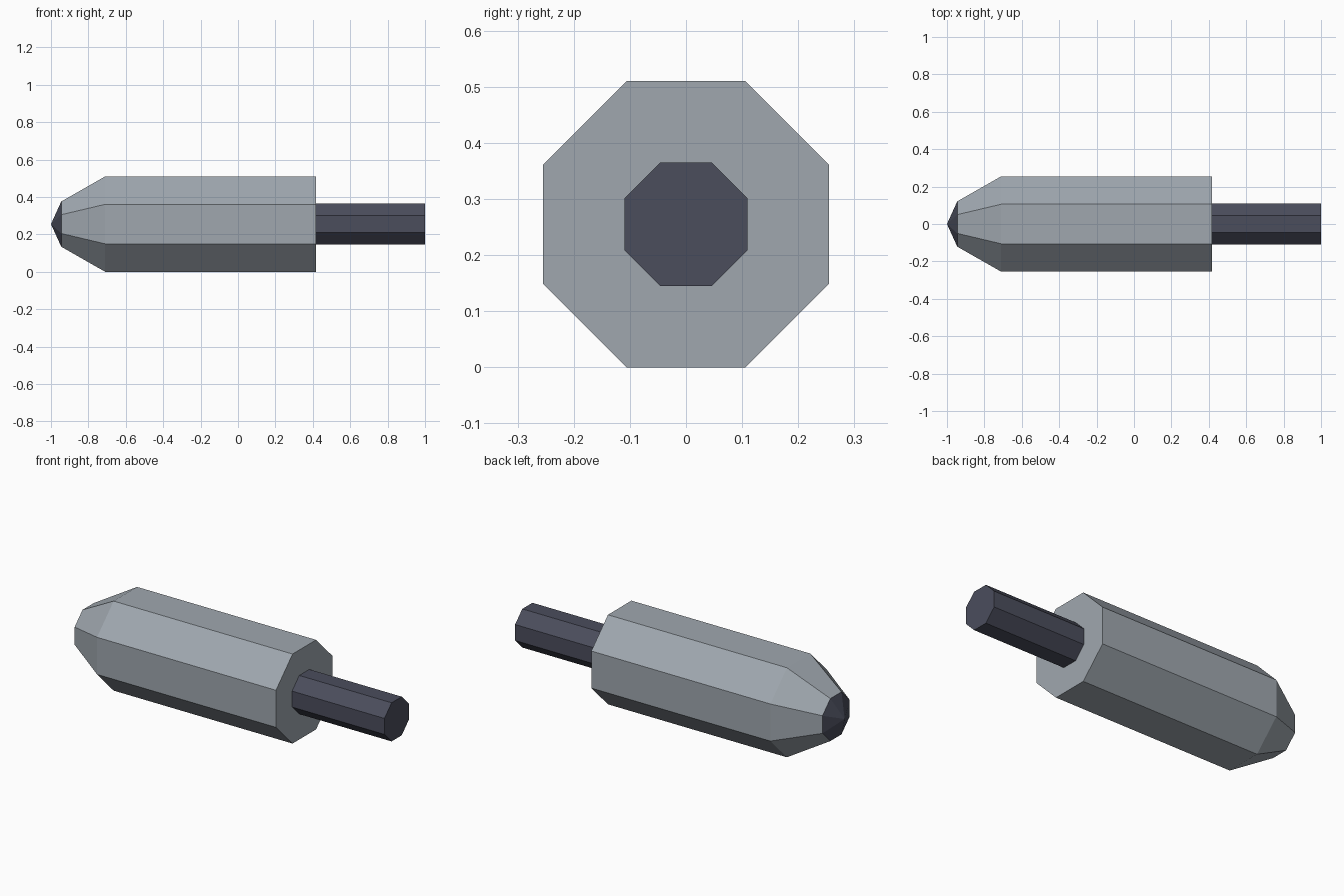
import bpy
import bmesh
from math import cos, sin, pi

SIDES = 8
AXIS_Z = 0.255

if "Cube" in bpy.data.objects:
    bpy.data.objects.remove(bpy.data.objects["Cube"], do_unlink=True)


def make_material(name, color):
    mat = bpy.data.materials.new(name)
    mat.use_nodes = True
    mat.diffuse_color = (*color, 1)
    mat.node_tree.nodes["Principled BSDF"].inputs["Base Color"].default_value = (*color, 1)
    return mat


def make_lathe(name, profile, materials):
    """Octagonal solid along x from (x, flat-to-axis distance) pairs."""
    bm = bmesh.new()
    rings = []
    for x, apothem in profile:
        if apothem == 0:
            rings.append([bm.verts.new((x, 0, 0))] * SIDES)
            continue
        r = apothem / cos(pi / SIDES)
        angles = [(i + 0.5) * 2 * pi / SIDES for i in range(SIDES)]
        rings.append([bm.verts.new((x, r * cos(a), r * sin(a))) for a in angles])
    for a, b in zip(rings, rings[1:]):
        for i in range(SIDES):
            j = (i + 1) % SIDES
            corners = dict.fromkeys((a[i], a[j], b[j], b[i]))
            face = bm.faces.new(list(corners))
            # Triangles only occur on the pointed tip
            face.material_index = 1 if len(corners) == 3 else 0
    for ring in (rings[0], rings[-1]):
        if ring[0] != ring[1]:
            bm.faces.new(ring)
    bmesh.ops.recalc_face_normals(bm, faces=bm.faces)
    mesh = bpy.data.meshes.new(name)
    bm.to_mesh(mesh)
    bm.free()
    for mat in materials:
        mesh.materials.append(mat)
    obj = bpy.data.objects.new(name, mesh)
    obj.location.z = AXIS_Z
    bpy.context.collection.objects.link(obj)
    return obj


light_metal = make_material("light grey metal", (0.35, 0.39, 0.43))
dark_metal = make_material("dark blue grey", (0.07, 0.075, 0.108))

# Barrel with tapered nose and dark point
make_lathe("barrel", [(-1, 0), (-0.945, 0.121), (-0.71, 0.255), (0.418, 0.255)],
           [light_metal, dark_metal])

# Thin rear shaft
make_lathe("shaft", [(0.418, 0.11), (1, 0.11)], [dark_metal])
